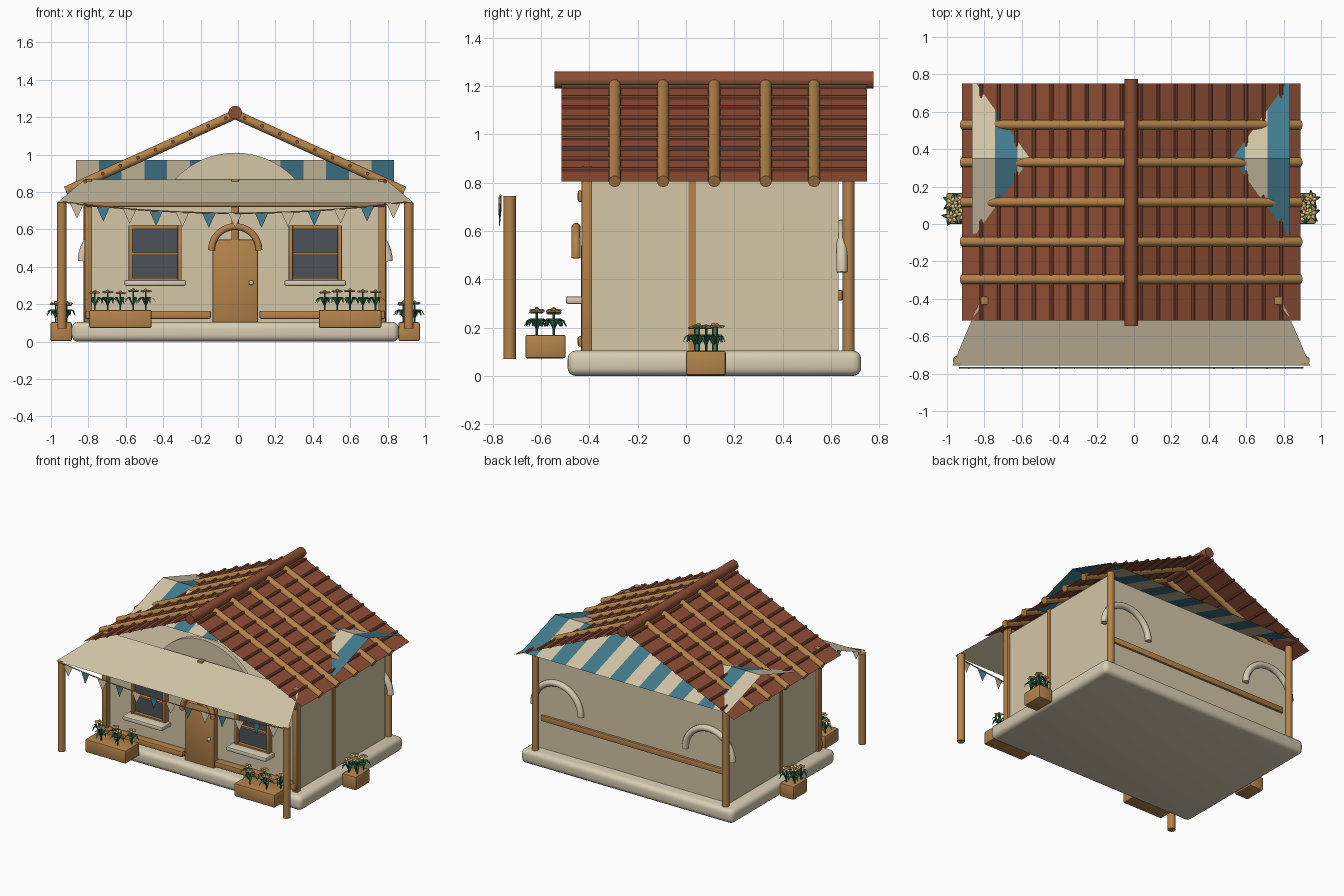
import bpy, bmesh, math, random
from mathutils import Vector, Matrix

if "Cube" in bpy.data.objects:
    bpy.data.objects.remove(bpy.data.objects["Cube"])
random.seed(4)

CX = -0.015          # centre line of the house


def material(name, r, g, b):
    m = bpy.data.materials.new(name)
    m.diffuse_color = (r, g, b, 1)
    m.use_nodes = True
    m.node_tree.nodes["Principled BSDF"].inputs["Base Color"].default_value = m.diffuse_color
    return m


CREAM = material("cream plaster", 0.66, 0.57, 0.39)
STONE = material("pale stone", 0.68, 0.61, 0.45)
WOOD = material("warm wood", 0.46, 0.23, 0.07)
RED = material("terracotta", 0.27, 0.075, 0.035)
BLUE = material("canvas blue", 0.055, 0.20, 0.27)
GREEN = material("leaf green", 0.02, 0.13, 0.055)
PETAL = material("petal yellow", 0.70, 0.54, 0.24)
GLASS = material("window glass", 0.07, 0.085, 0.10)


def finish(name, bm, mats, smooth=True):
    me = bpy.data.meshes.new(name)
    bm.to_mesh(me)
    bm.free()
    ob = bpy.data.objects.new(name, me)
    bpy.context.collection.objects.link(ob)
    for m in (mats if isinstance(mats, list) else [mats]):
        me.materials.append(m)
    if smooth:
        bpy.context.view_layer.objects.active = ob
        ob.select_set(True)
        bpy.ops.object.shade_smooth_by_angle(angle=math.radians(35))
        ob.select_set(False)
    return ob


def box(name, x0, x1, y0, y1, z0, z1, mat, bevel=0.0, seg=2):
    bm = bmesh.new()
    bmesh.ops.create_cube(bm, size=1)
    for v in bm.verts:
        v.co = ((x0 + x1) / 2 + v.co.x * (x1 - x0), (y0 + y1) / 2 + v.co.y * (y1 - y0),
                (z0 + z1) / 2 + v.co.z * (z1 - z0))
    if bevel:
        bmesh.ops.bevel(bm, geom=bm.edges[:], offset=bevel, segments=seg, profile=0.5, affect='EDGES')
    return finish(name, bm, mat)


def add_rod(bm, a, b, r, seg=16):
    a, b = Vector(a), Vector(b)
    d = b - a
    M = Matrix.Translation((a + b) / 2) @ d.to_track_quat('Z', 'Y').to_matrix().to_4x4()
    bmesh.ops.create_cone(bm, cap_ends=True, segments=seg, radius1=r, radius2=r, depth=d.length, matrix=M)


def rod(name, a, b, r, mat, seg=16):
    bm = bmesh.new()
    add_rod(bm, a, b, r, seg)
    return finish(name, bm, mat)


def sheet(name, pts, mat):
    bm = bmesh.new()
    bm.faces.new([bm.verts.new(p) for p in pts])
    return finish(name, bm, mat, False)


def tube(name, pts, r, mat):
    cu = bpy.data.curves.new(name, 'CURVE')
    cu.dimensions = '3D'
    cu.bevel_depth, cu.bevel_resolution, cu.use_fill_caps = r, 3, True
    sp = cu.splines.new('POLY')
    sp.points.add(len(pts) - 1)
    for p, c in zip(sp.points, pts):
        p.co = (*c, 1)
    cu.materials.append(mat)
    ob = bpy.data.objects.new(name, cu)
    bpy.context.collection.objects.link(ob)
    return ob


def arch(name, x, y, z, r, t, mat):
    pts = [(x + r * math.cos(a), y, z + r * math.sin(a)) for a in [math.pi * i / 24 for i in range(25)]]
    return tube(name, pts, t, mat)


# body
box("foundation", CX - 0.875, CX + 0.875, -0.49, 0.725, 0.0, 0.105, STONE, 0.035, 4)
box("house_walls", CX - 0.785, CX + 0.785, -0.39, 0.632, 0.09, 0.81, CREAM)
rod("front_gable_disc", (CX, -0.385, 0.573), (CX, -0.35, 0.573), 0.437, CREAM, 64)

# roof: thin slopes, tile battens, round logs and ridge
EAVE, ZR, ZE = 0.905, 1.215, 0.805
slope = (ZR - ZE) / EAVE
for side, s in (("left", -1), ("right", 1)):
    sheet(f"roof_slope_{side}", [(CX, -0.515, ZR), (CX + s * EAVE, -0.515, ZE),
                                 (CX + s * EAVE, 0.75, ZE), (CX, 0.75, ZR)], RED)
    bm = bmesh.new()
    for i in range(9):
        o = 0.05 + i * 0.094
        z = ZR - slope * o + 0.004
        add_rod(bm, (CX + s * o, -0.515, z), (CX + s * o, 0.75, z), 0.01, 8)
    finish(f"tile_battens_{side}", bm, RED)
    bm = bmesh.new()
    for y in (-0.295, -0.095, 0.117, 0.33, 0.53):
        add_rod(bm, (CX, y, ZR), (CX + s * EAVE, y, ZE), 0.025)
    finish(f"roof_logs_{side}", bm, WOOD)
rod("roof_ridge", (CX, -0.545, 1.225), (CX, 0.775, 1.225), 0.036, RED, 20)

# striped canvas under the roof
bm = bmesh.new()
n, x0, w = 14, CX - 0.85, 1.70 / 14
for i in range(n):
    xa, xb = x0 + i * w, x0 + (i + 1) * w
    for y, z in ((-0.05, 0.84), (0.75, 0.84)):
        f = bm.faces.new([bm.verts.new(p) for p in ((xa, y, z), (xb, y, z), (xb, 0.35, 0.97), (xa, 0.35, 0.97))])
        f.material_index = i % 2
finish("striped_canvas", bm, [CREAM, BLUE], False)

# front awning, its posts and bunting
sheet("front_awning", [(CX - 0.955, -0.757, 0.74), (CX + 0.957, -0.757, 0.74),
                       (CX + 0.805, -0.40, 0.867), (CX - 0.805, -0.40, 0.867)], CREAM)
for side, s in (("left", -1), ("right", 1)):
    px = CX + s * 0.928
    rod(f"awning_post_{side}", (px, -0.73, 0.07), (px, -0.73, 0.745), 0.026, WOOD)


def sag(x):
    return 0.687 + 0.06 * ((x - CX) / 0.92) ** 2


tube("bunting_rope", [(CX + 0.92 * t / 10, -0.768, sag(CX + 0.92 * t / 10)) for t in range(-10, 11)], 0.004, WOOD)
bm = bmesh.new()
for i in range(13):
    x = CX + (i - 6) * 0.141
    z, tw = sag(x), 0.006 * (-1) ** i
    f = bm.faces.new([bm.verts.new(p) for p in ((x - 0.036, -0.77 - tw, z), (x, -0.772, z - 0.08), (x + 0.036, -0.77 + tw, z))])
    f.material_index = i % 2
finish("bunting_flags", bm, [CREAM, BLUE], False)

# timber frame
for side, s in (("left", -1), ("right", 1)):
    px = CX + s * 0.785
    box(f"front_corner_post_{side}", px - 0.02, px + 0.02, -0.432, -0.388, 0.10, 0.87, WOOD, 0.006)
    rod(f"back_post_{side}", (px, 0.673, 0.08), (px, 0.673, 0.82), 0.025, WOOD)
    box(f"side_stud_{side}", px - 0.006, px + 0.006, 0.01, 0.042, 0.10, 0.82, WOOD)
    xs = sorted((CX + s * 0.13, CX + s * 0.80))
    box(f"front_bottom_rail_{side}", *xs, -0.448, -0.388, 0.122, 0.165, WOOD, 0.008)
    # half-round mouldings on the back wall
    arch(f"back_arch_{side}", CX + s * 0.625, 0.645, 0.43, 0.195, 0.023, STONE)
box("front_top_rail", CX - 0.80, CX + 0.80, -0.448, -0.388, 0.72, 0.768, WOOD, 0.008)
box("front_centre_post", CX - 0.02, CX + 0.02, -0.43, -0.388, 0.53, 0.87, WOOD, 0.005)
box("back_rail", CX - 0.76, CX + 0.76, 0.62, 0.648, 0.312, 0.355, WOOD, 0.005)

# door
box("front_door", CX - 0.122, CX + 0.122, -0.435, -0.385, 0.10, 0.545, WOOD, 0.008)
arch("door_arch", CX, -0.455, 0.488, 0.127, 0.019, WOOD)
bm = bmesh.new()
bmesh.ops.create_uvsphere(bm, u_segments=12, v_segments=8, radius=0.013,
                          matrix=Matrix.Translation((CX + 0.085, -0.443, 0.315)))
finish("door_knob", bm, STONE)

# windows
for side, s in (("left", -1), ("right", 1)):
    wx, z0, z1 = CX + s * 0.428, 0.32, 0.622
    box(f"window_glass_{side}", wx - 0.13, wx + 0.13, -0.40, -0.385, z0 + 0.005, z1 - 0.01, GLASS)
    for k, t in (("left", -1), ("right", 1)):
        c = wx + t * 0.131
        box(f"window_{side}_jamb_{k}", c - 0.011, c + 0.011, -0.43, -0.385, z0, z1, WOOD, 0.004)
    for k, z, h in (("top", z1 - 0.01, 0.011), ("middle", 0.47, 0.006), ("bottom", z0 + 0.01, 0.01)):
        box(f"window_{side}_bar_{k}", wx - 0.125, wx + 0.125, -0.425, -0.385, z - h, z + h, WOOD)
    box(f"window_sill_{side}", wx - 0.165, wx + 0.165, -0.497, -0.385, 0.298, 0.33, STONE, 0.01)


# planters with flowers
def planter(name, x0, x1, y0, y1, z0, z1, spots):
    box(name, x0, x1, y0, y1, z0, z1, WOOD, 0.009)
    leaves, heads = bmesh.new(), bmesh.new()
    for x, y in spots:
        top = z1 + 0.095 + random.uniform(-0.006, 0.008)
        add_rod(leaves, (x, y, z1 - 0.01), (x, y, top), 0.005, 6)
        turn = random.uniform(0, 6.28)
        for k in range(5):
            a = turn + k * 2 * math.pi / 5
            d, p = Vector((math.cos(a), math.sin(a), 0)), Vector((-math.sin(a), math.cos(a), 0))
            rows = [(0.0, 0.02, 0.004), (0.025, 0.068, 0.011), (0.042, 0.06, 0.008), (0.055, 0.035, 0.001)]
            vs = [[leaves.verts.new(Vector((x, y, z1 + h)) + d * r + p * ww * t) for t in (-1, 1)] for r, h, ww in rows]
            for u, v in zip(vs, vs[1:]):
                leaves.faces.new((u[0], u[1], v[1], v[0]))
            bmesh.ops.create_uvsphere(heads, u_segments=8, v_segments=5, radius=1,
                                      matrix=Matrix.Translation(Vector((x, y, top)) + d * 0.018)
                                      @ Matrix.Rotation(a, 4, 'Z') @ Matrix.Diagonal((0.015, 0.010, 0.006, 1)))
        old = len(heads.faces)
        bmesh.ops.create_uvsphere(heads, u_segments=8, v_segments=6, radius=0.010,
                                  matrix=Matrix.Translation((x, y, top + 0.004)))
        heads.faces.ensure_lookup_table()
        for f in heads.faces[old:]:
            f.material_index = 1
    finish(name + "_leaves", leaves, GREEN)
    finish(name + "_flowers", heads, [PETAL, WOOD])


for side, s in (("left", -1), ("right", 1)):
    c = CX + s * 0.614
    planter(f"front_planter_{side}", c - 0.167, c + 0.167, -0.665, -0.498, 0.073, 0.17,
            [(c + (i - 2) * 0.068, -0.582 + 0.035 * (-1) ** i) for i in range(5)])
    c = CX + s * 0.93
    planter(f"side_planter_{side}", c - 0.057, c + 0.057, 0.0, 0.165, 0.003, 0.104,
            [(c + 0.03 * t, 0.083 + u) for t, u in ((-1, -0.045), (1, -0.03), (0, 0.0), (-1, 0.03), (1, 0.045))])
